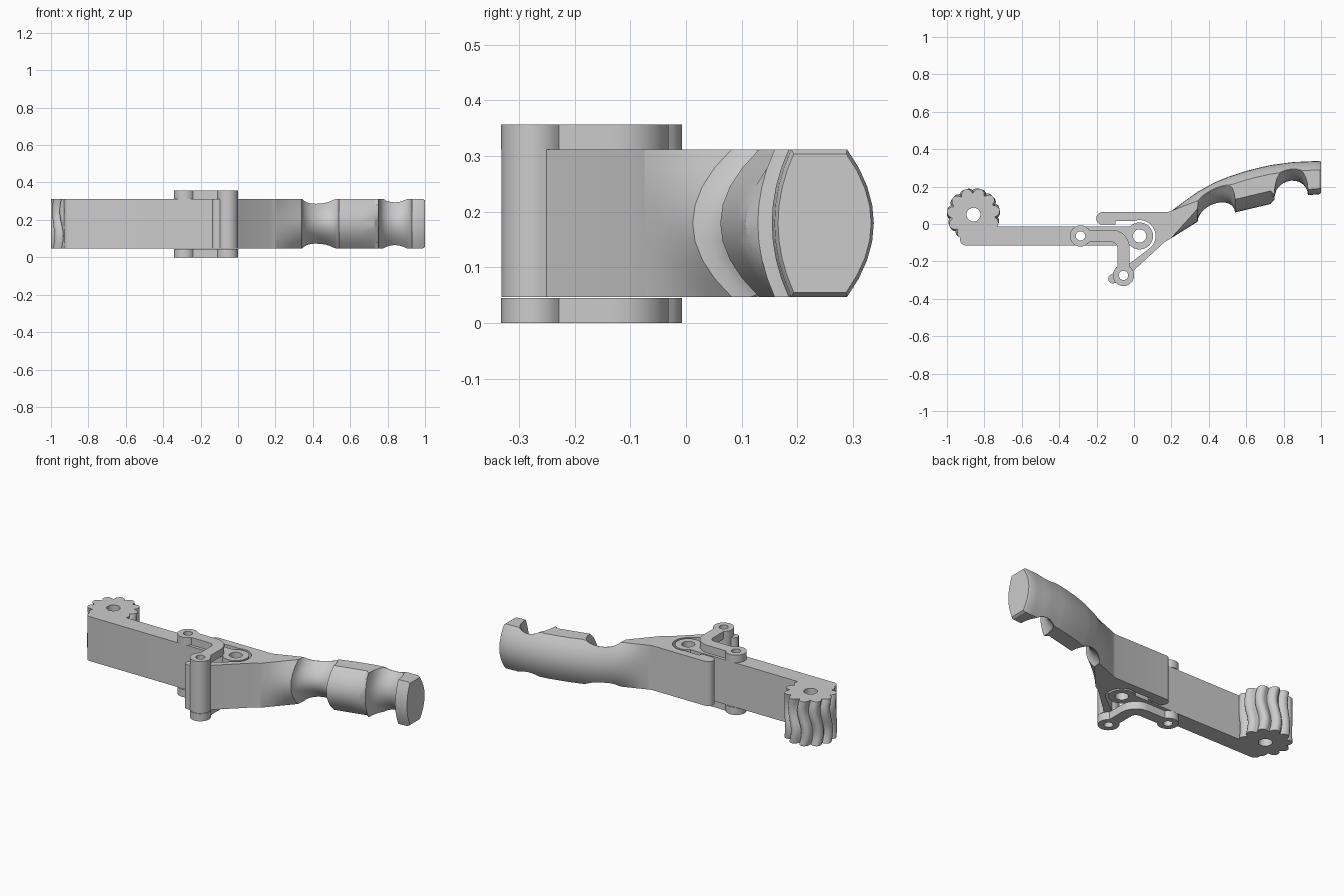
import bpy, bmesh
from math import sin, cos, pi, radians, sqrt

cube = bpy.data.objects.get("Cube")
if cube:
    bpy.data.objects.remove(cube, do_unlink=True)

LOW, HIGH = 0.047, 0.312          # thickness range of the main parts
MID, HALF = (LOW + HIGH) / 2, (HIGH - LOW) / 2
PIVOT, PIN, KNUCKLE = (0.03, -0.064), (-0.286, -0.064), (-0.056, -0.275)


def arc(center, r, start, end, n=12):
    angles = [radians(start + (end - start) * i / n) for i in range(n + 1)]
    return [(center[0] + r * cos(a), center[1] + r * sin(a)) for a in angles]


def hole(center, r):
    return arc(center, r, 0, 360, 24)[:-1]


def smooth(obj, angle=30):
    bpy.ops.object.select_all(action='DESELECT')
    obj.select_set(True)
    bpy.context.view_layer.objects.active = obj
    bpy.ops.object.shade_smooth_by_angle(angle=radians(angle))


def mesh_object(name, bm):
    bmesh.ops.remove_doubles(bm, verts=bm.verts, dist=0.0001)
    bmesh.ops.recalc_face_normals(bm, faces=bm.faces)
    mesh = bpy.data.meshes.new(name)
    bm.to_mesh(mesh)
    bm.free()
    obj = bpy.data.objects.new(name, mesh)
    bpy.context.collection.objects.link(obj)
    smooth(obj)
    return obj


def plate(name, outline, holes, z0, z1):
    """Extrude an outline with holes between two heights."""
    curve = bpy.data.curves.new(name + "_outline", 'CURVE')
    curve.dimensions, curve.fill_mode = '2D', 'BOTH'
    curve.extrude = (z1 - z0) / 2
    for loop in [outline] + holes:
        spline = curve.splines.new('POLY')
        spline.points.add(len(loop) - 1)
        for point, (x, y) in zip(spline.points, loop):
            point.co = (x, y, 0, 1)
        spline.use_cyclic_u = True
    temp = bpy.data.objects.new(name + "_outline", curve)
    bpy.context.collection.objects.link(temp)
    bpy.context.view_layer.update()
    graph = bpy.context.evaluated_depsgraph_get()
    mesh = bpy.data.meshes.new_from_object(temp.evaluated_get(graph))
    bpy.data.objects.remove(temp, do_unlink=True)
    bm = bmesh.new()
    bm.from_mesh(mesh)
    bpy.data.meshes.remove(mesh)
    bmesh.ops.translate(bm, verts=bm.verts, vec=(0, 0, (z0 + z1) / 2))
    return mesh_object(name, bm)


# Straight arm ending in a pivot barrel
arm = (arc((-0.9, -0.085), 0.03, 180, 270, 4)
       + arc(PIVOT, 0.072, -135, 135, 24) + [(-0.93, -0.012)])
plate("arm", arm, [hole(PIVOT, 0.036), hole(PIN, 0.025)], LOW, HIGH)

# Handle frame: clip finger, pivot pocket, strut and knuckle
frame = (arc(PIVOT, 0.085, 110, -50, 20)
         + arc(KNUCKLE, 0.057, 70, 170)
         + arc((-0.113, -0.293), 0.025, 110, 290, 8)
         + arc(KNUCKLE, 0.057, 225, 385)
         + [(0.163, -0.097), (0.2, -0.075), (0.2, 0.07), (0.18, 0.064)]
         + arc((-0.168, 0.03), 0.034, 90, 270, 10)
         + [(-0.1, -0.004), (-0.1, 0.016)])
plate("handle_frame", frame, [hole(KNUCKLE, 0.025)], LOW, HIGH)

# Bent links above and below
bend = (-0.12, -0.128)
link = (arc(PIN, 0.057, 35, 325, 24) + arc(bend, 0.031, 90, 0, 8)
        + arc(KNUCKLE, 0.057, 125, 415, 24) + arc(bend, 0.097, 0, 90, 10))
for side, z0, z1 in (("lower", 0, 0.045), ("upper", HIGH, 0.357)):
    plate(side + "_link", link, [hole(PIN, 0.025), hole(KNUCKLE, 0.025)], z0, z1)


# Gear with rounded teeth that sway through the thickness
def gear(center, teeth=11, per_tooth=12, layers=16):
    bm = bmesh.new()
    count = teeth * per_tooth
    rings = []
    for k in range(layers + 1):
        t = k / layers
        sway = radians(6) * sin(2 * pi * t)
        outer, inner = [], []
        for i in range(count):
            a = 2 * pi * i / count
            lobe = abs(sin(teeth * (a - radians(10)) / 2 + pi / 2)) ** 0.6
            r = 0.106 + 0.036 * lobe
            z = LOW + (HIGH - LOW) * t
            outer.append(bm.verts.new((center[0] + r * cos(a + sway),
                                       center[1] + r * sin(a + sway), z)))
            inner.append(bm.verts.new((center[0] + 0.037 * cos(a),
                                       center[1] + 0.037 * sin(a), z)))
        rings.append((outer, inner))

    def bridge(a, b):
        for i in range(count):
            j = (i + 1) % count
            bm.faces.new((a[i], a[j], b[j], b[i]))
    for low, high in zip(rings, rings[1:]):
        bridge(low[0], high[0])
        bridge(high[1], low[1])
    bridge(rings[0][1], rings[0][0])
    bridge(rings[-1][0], rings[-1][1])
    return mesh_object("gear", bm)


gear((-0.858, 0.05))


# Curved grip with two finger grooves
def lookup(points, x):
    for (x0, y0), (x1, y1) in zip(points, points[1:]):
        if x <= x1:
            return y0 + (y1 - y0) * (x - x0) / (x1 - x0)
    return points[-1][1]


BACK = [(0.2, 0.07), (0.27, 0.122), (0.34, 0.172), (0.43, 0.222), (0.52, 0.258),
        (0.62, 0.29), (0.73, 0.315), (0.85, 0.331), (1, 0.338)]
FRONT = [(0.2, -0.075), (0.34, 0.012), (0.55, 0.064), (0.73, 0.107),
         (0.76, 0.14), (1, 0.16)]
GROOVES = [(0.44, 0.1, 0.075), (0.84, 0.09, 0.085)]


def section(x, inset=1.0, n=8):
    groove = cut = 0
    for c, r, depth in GROOVES:
        g = sqrt(max(0, 1 - ((x - c) / r) ** 2))
        groove, cut = groove + g, cut + g * depth
    blend = min(1, (x - 0.2) / 0.14)
    yb, yf = lookup(BACK, x), lookup(FRONT, x) + cut
    back_bulge = 0.048 * blend
    front_bulge = blend * ((0.07 if x < 0.75 else 0.03) + 0.05 * groove)
    reach = min(1, sqrt((yb - yf) / (back_bulge + front_bulge + 0.001)) * 0.99)
    ts = [reach * (1 - 2 * i / n) for i in range(n + 1)]
    ring = [(yb - back_bulge * t * t, t) for t in ts]
    ring += [(yf + front_bulge * t * t, t) for t in reversed(ts)]
    yc = (yb + yf) / 2
    return [(x, yc + (y - yc) * inset, MID + HALF * t * inset) for y, t in ring]


xs = {0.2, 0.235, 0.27, 0.305, 0.6, 0.66, 0.73, 0.94, 0.988}
for c, r, depth in GROOVES:
    xs |= {round(c + r * cos(pi * i / 12), 4) for i in range(13)}
sections = [section(x) for x in sorted(xs)] + [section(1.0, 0.94)]
bm = bmesh.new()
loops = [[bm.verts.new(co) for co in ring] for ring in sections]
for a, b in zip(loops, loops[1:]):
    for i in range(len(a)):
        j = (i + 1) % len(a)
        bm.faces.new((a[i], a[j], b[j], b[i]))
bm.faces.new(loops[0])
bm.faces.new(loops[-1])
mesh_object("grip", bm)
